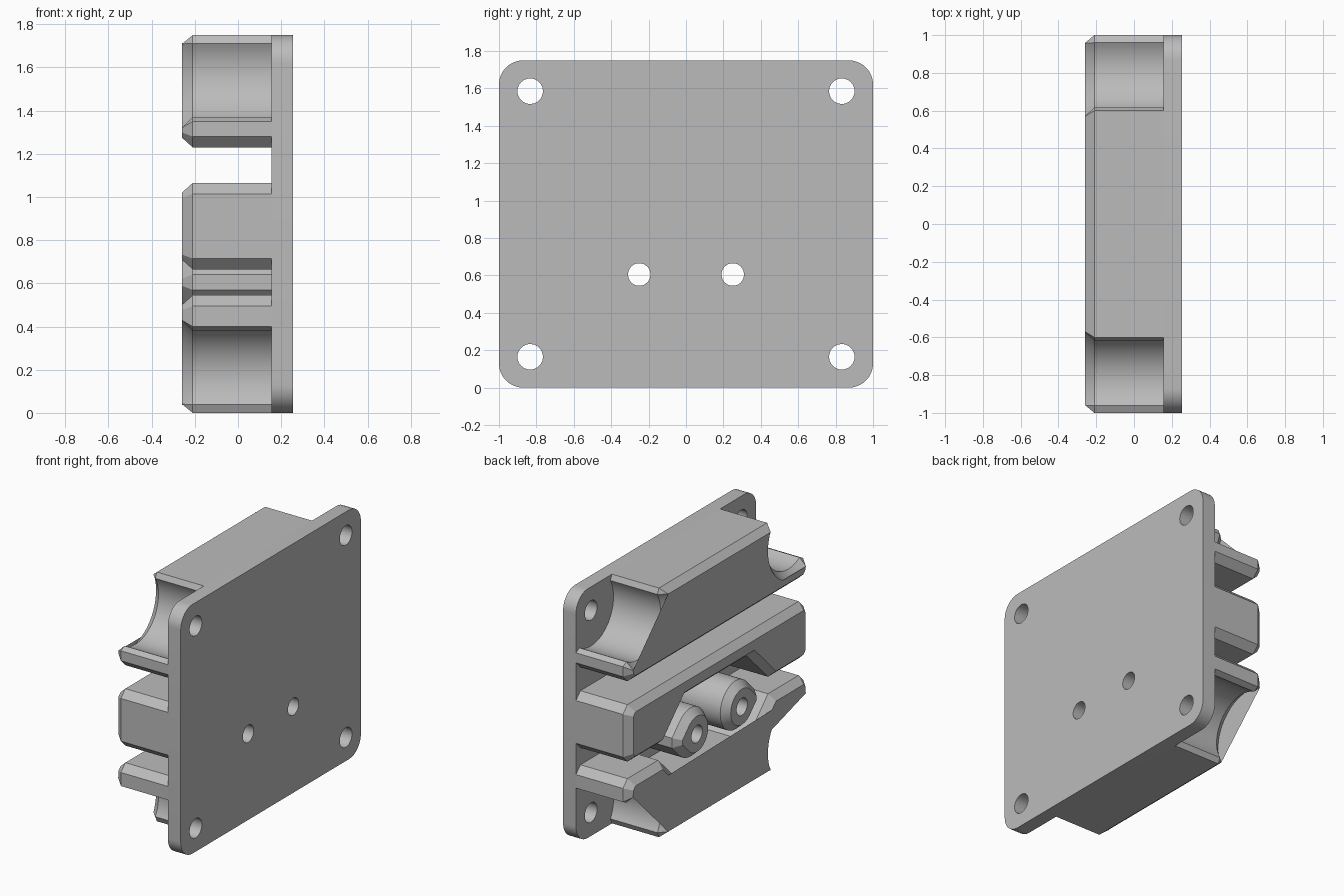
import bpy, bmesh, math

cube = bpy.data.objects.get("Cube")
if cube:
    bpy.data.objects.remove(cube, do_unlink=True)

grey = bpy.data.materials.new("plain_grey")
grey.use_nodes = True
colour = (0.5, 0.5, 0.5, 1)
grey.diffuse_color = colour
grey.node_tree.nodes["Principled BSDF"].inputs["Base Color"].default_value = colour

BACK, FACE, FRONT = 0.255, 0.155, -0.26   # plate back, plate face, rib fronts
HEIGHT, CHAMFER, INSET = 1.75, 0.05, 0.045
HOLE_Y, HOLE_Z = 0.833, 0.165             # corner screw position
BOSS_Y, BOSS_Z, BOSS_R = 0.25, 0.605, 0.17


def arc(cy, cz, r, start, end, steps):
    """Points on a circle in the y-z plane, angles in degrees."""
    angles = [math.radians(start + (end - start) * i / steps) for i in range(steps + 1)]
    return [(cy + r * math.cos(a), cz + r * math.sin(a)) for a in angles]


def mirrored(half):
    return half + [(-y, z) for y, z in reversed(half)]


def inset_outline(points, d):
    """Shrink a counter-clockwise outline by d, merging edges that vanish."""
    n, out = len(points), []
    for i, (y, z) in enumerate(points):
        (py, pz), (qy, qz) = points[i - 1], points[(i + 1) % n]
        l1, l2 = math.hypot(y - py, z - pz), math.hypot(qy - y, qz - z)
        n1 = (-(z - pz) / l1, (y - py) / l1)
        n2 = (-(qz - z) / l2, (qy - y) / l2)
        k = d / (1 + n1[0] * n2[0] + n1[1] * n2[1])
        out.append((y + k * (n1[0] + n2[0]), z + k * (n1[1] + n2[1])))
    for i in range(n):
        j = (i + 1) % n
        dot = sum((points[j][c] - points[i][c]) * (out[j][c] - out[i][c]) for c in (0, 1))
        if dot < 0:
            mid = tuple((out[i][c] + out[j][c]) / 2 for c in (0, 1))
            out[i] = out[j] = mid
    return out


def loft(name, sections):
    """Skin a solid through (x, outline) sections."""
    bm = bmesh.new()
    rings = [[bm.verts.new((x, y, z)) for y, z in pts] for x, pts in sections]
    n = len(rings[0])
    for a, b in zip(rings, rings[1:]):
        for i in range(n):
            j = (i + 1) % n
            bm.faces.new((a[i], a[j], b[j], b[i]))
    bm.faces.new(rings[0])
    bm.faces.new(rings[-1])
    bmesh.ops.remove_doubles(bm, verts=bm.verts, dist=0.0001)
    bmesh.ops.recalc_face_normals(bm, faces=bm.faces)
    mesh = bpy.data.meshes.new(name)
    bm.to_mesh(mesh)
    bm.free()
    obj = bpy.data.objects.new(name, mesh)
    bpy.context.collection.objects.link(obj)
    mesh.materials.append(grey)
    return obj


def chamfered(name, outline):
    return loft(name, [(FACE, outline), (FRONT + CHAMFER, outline),
                       (FRONT, inset_outline(outline, INSET))])


def drill(obj, y, z, r):
    cutter = loft("drill_cutter", [(1, arc(y, z, r, 0, 354, 59)),
                                   (-1, arc(y, z, r, 0, 354, 59))])
    cutter.hide_render = True
    mod = obj.modifiers.new("hole", 'BOOLEAN')
    mod.operation, mod.solver, mod.object = 'DIFFERENCE', 'EXACT', cutter
    bpy.context.view_layer.objects.active = obj
    bpy.ops.object.modifier_apply(modifier=mod.name)
    bpy.data.objects.remove(cutter, do_unlink=True)


def smooth(obj):
    bpy.ops.object.select_all(action='DESELECT')
    obj.select_set(True)
    bpy.context.view_layer.objects.active = obj
    bpy.ops.object.shade_smooth_by_angle(angle=math.radians(20))


# Back plate with rounded corners and six through holes
R = 0.13
outline = mirrored(arc(1 - R, R, R, -90, 0, 12) + arc(1 - R, HEIGHT - R, R, 0, 90, 12))
plate = loft("back_plate", [(BACK, outline), (FACE, outline)])
for side in (-1, 1):
    for z in (HOLE_Z, HEIGHT - HOLE_Z):
        drill(plate, side * HOLE_Y, z, 0.068)
    drill(plate, side * BOSS_Y, BOSS_Z, 0.06)

# Upper block with scooped corners
scoop = arc(HOLE_Y, HEIGHT - HOLE_Z, 0.25, -59.5, -210.5, 32)
upper = chamfered("upper_block", mirrored(
    [(0.95, 1.23), (1, 1.28), (1, 1.35)] + scoop + [(0.6, HEIGHT)]))

# Middle rib, notched underneath around the bosses
middle = chamfered("middle_rib", mirrored(
    [(0.37, 0.905), (0.61, 0.665), (0.95, 0.665), (1, 0.715), (1, 1.015), (0.95, 1.065)]))

# Lower block with scooped corners and a notch on top
low_scoop = [(y, HEIGHT - z) for y, z in reversed(scoop)]
lower = chamfered("lower_block", mirrored(
    [(0.6, 0)] + low_scoop +
    [(1, 0.4), (1, 0.495), (0.95, 0.545), (0.61, 0.545), (0.37, 0.305)]))

# Teardrop bosses pointing outwards
TIP = 0.035
drop = arc(0, 0, BOSS_R, 45, 315, 40)
drop += [(BOSS_R * math.sqrt(2) - TIP, -TIP), (BOSS_R * math.sqrt(2) - TIP, TIP)]
bosses = []
for side, name in ((1, "back_boss"), (-1, "front_boss")):
    pts = [(side * (BOSS_Y + y), BOSS_Z + z) for y, z in drop]
    boss = chamfered(name, pts if side > 0 else pts[::-1])
    drill(boss, side * BOSS_Y, BOSS_Z, 0.06)
    bosses.append(boss)

for part in [plate, upper, middle, lower] + bosses:
    smooth(part)
